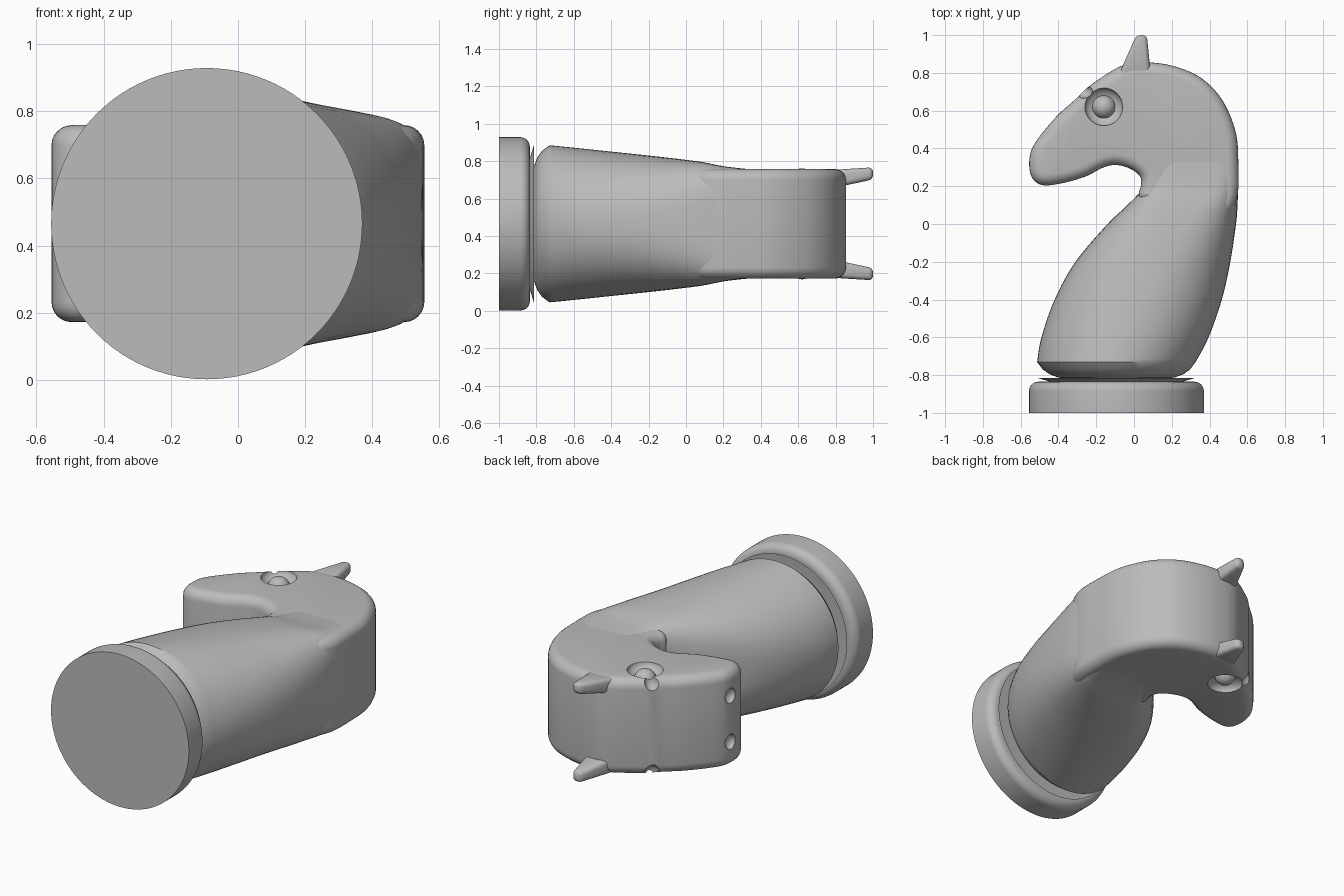
import bpy, bmesh, math
from mathutils import Vector, Matrix

if "Cube" in bpy.data.objects:
    bpy.data.objects.remove(bpy.data.objects["Cube"])

MID = 0.465      # height of the symmetry plane
AXIS = -0.093    # x of the base axis

grey = bpy.data.materials.new("plain grey")
grey.use_nodes = True
grey.diffuse_color = (0.5, 0.5, 0.5, 1)
grey.node_tree.nodes["Principled BSDF"].inputs["Base Color"].default_value = (0.5, 0.5, 0.5, 1)


def make(name, bm, angle=35):
    bmesh.ops.recalc_face_normals(bm, faces=bm.faces)
    mesh = bpy.data.meshes.new(name)
    bm.to_mesh(mesh)
    bm.free()
    mesh.materials.append(grey)
    obj = bpy.data.objects.new(name, mesh)
    bpy.context.collection.objects.link(obj)
    smooth(obj, angle)
    return obj


def activate(obj):
    bpy.ops.object.select_all(action='DESELECT')
    obj.select_set(True)
    bpy.context.view_layer.objects.active = obj


def smooth(obj, angle=35):
    activate(obj)
    bpy.ops.object.shade_smooth_by_angle(angle=math.radians(angle))


def loft(rings):
    """Skin closed rings of equal length and cap both ends."""
    bm = bmesh.new()
    rows = [[bm.verts.new(p) for p in ring] for ring in rings]
    n = len(rows[0])
    for a, b in zip(rows, rows[1:]):
        for i in range(n):
            j = (i + 1) % n
            bm.faces.new((a[i], a[j], b[j], b[i]))
    bm.faces.new(rows[0])
    bm.faces.new(rows[-1])
    return bm


def spline(pts, closed, steps):
    """Catmull-Rom interpolation through vectors of any size."""
    pts = [Vector(p) for p in pts]
    n = len(pts)
    pick = (lambda i: pts[i % n]) if closed else (lambda i: pts[max(0, min(n - 1, i))])
    out = []
    for i in range(n if closed else n - 1):
        a, b, c, d = (pick(i + k) for k in (-1, 0, 1, 2))
        for s in range(steps):
            t = s / steps
            out.append(0.5 * (2 * b + (c - a) * t + (2 * a - 5 * b + 4 * c - d) * t ** 2
                              + (3 * b - a - 3 * c + d) * t ** 3))
    return out if closed else out + [pts[-1]]


def section(y, left, right, half, power, n=64):
    """Superellipse ring across the neck at the given y."""
    def bend(v):
        return math.copysign(abs(v) ** (2 / power), v)
    angles = [2 * math.pi * i / n for i in range(n)]
    return [((left + right) / 2 + (right - left) / 2 * bend(math.cos(a)), y,
             MID + half * bend(math.sin(a))) for a in angles]


def ball(name, centre, scale):
    bm = bmesh.new()
    bmesh.ops.create_uvsphere(bm, u_segments=32, v_segments=16, radius=1)
    bmesh.ops.transform(bm, matrix=Matrix.Translation(centre) @ Matrix.Diagonal((*scale, 1)),
                        verts=bm.verts)
    return make(name, bm, 60)


# Round base with a filleted top edge and a flared collar
fillet = [(-0.885 + 0.05 * math.sin(t), 0.413 + 0.05 * math.cos(t))
          for t in (math.pi / 2 * k / 8 for k in range(9))]
profile = [(-1, 0.463)] + fillet + [(-0.835, 0.35), (-0.814, 0.42), (-0.822, 0.32)]
make("base", loft([section(y, AXIS - r, AXIS + r, r, 2, 96) for y, r in profile]))

# Neck: rounded foot, then circle morphing to a rounded slab
foot = [section(y, AXIS - r, AXIS + r, r, 2)
        for y, r in [(-0.823, 0.24), (-0.812, 0.31), (-0.795, 0.355), (-0.77, 0.39)]]
stations = [
    (-0.73, -0.513, 0.327, 0.42, 2),
    (-0.6, -0.49, 0.395, 0.407, 2.05),
    (-0.4, -0.42, 0.465, 0.386, 2.2),
    (-0.2, -0.31, 0.51, 0.365, 2.5),
    (0.0, -0.14, 0.54, 0.342, 3.2),
    (0.1, -0.035, 0.548, 0.328, 4),
    (0.2, 0.055, 0.55, 0.308, 5.5),
    (0.32, 0.1, 0.545, 0.294, 7),
    (0.45, 0.13, 0.52, 0.285, 8)]
make("neck", loft(foot + [section(*s) for s in spline(stations, False, 5)]))

# Head: closed outline with rounded rims on both sides
outline = spline([
    (0.085, 0.855), (-0.06, 0.84), (-0.23, 0.735), (-0.31, 0.66), (-0.41, 0.57),
    (-0.52, 0.435), (-0.553, 0.35), (-0.545, 0.255), (-0.49, 0.207), (-0.39, 0.214),
    (-0.26, 0.25), (-0.16, 0.3), (-0.09, 0.312), (-0.015, 0.29), (0.033, 0.25),
    (0.036, 0.2), (0.03, 0.14), (0.12, 0.02), (0.42, 0.0), (0.54, 0.12),
    (0.552, 0.34), (0.535, 0.5), (0.465, 0.66), (0.36, 0.77), (0.23, 0.83)], True, 5)
HALF, RIM = 0.293, 0.06
n = len(outline)
inward = []
for i in range(n):
    d = (outline[(i + 1) % n] - outline[i - 1]).normalized()
    inward.append(Vector((-d.y, d.x)))


def head_ring(t, side):
    inset, z = RIM * (1 - math.cos(t)), HALF - RIM + RIM * math.sin(t)
    return [(*(p + q * inset), MID + side * z) for p, q in zip(outline, inward)]


turns = [math.pi / 2 * k / 6 for k in range(7)]
head = make("head", loft([head_ring(t, -1) for t in reversed(turns)]
                         + [head_ring(t, 1) for t in turns]))

# Eye sockets, brow notches and nostrils carved from the head
for side in (-1, 1):
    cuts = [((-0.16, 0.62, MID + side * HALF), (0.1, 0.1, 0.055)),
            ((-0.27, 0.705, MID + side * 0.285), (0.05, 0.04, 0.06)),
            ((-0.55, 0.36, MID + side * 0.14), (0.03, 0.04, 0.045))]
    for centre, scale in cuts:
        cutter = ball("cutter", centre, scale)
        cutter.hide_render = True
        carve = head.modifiers.new("carve", 'BOOLEAN')
        carve.operation = 'DIFFERENCE'
        carve.solver = 'EXACT'
        carve.object = cutter
        activate(head)
        # Keep the carving ahead of the shading modifier, if any
        bpy.ops.object.modifier_move_to_index(modifier=carve.name, index=0)
        bpy.ops.object.modifier_apply(modifier=carve.name)
        bpy.data.objects.remove(cutter)
smooth(head)

# Eyes and ears, one on each side
for side, label in ((1, "upper"), (-1, "lower")):
    ball(label + "_eye", (-0.16, 0.62, MID + side * 0.235), (0.062, 0.062, 0.062))

    def ear_ring(y, x0, x1, z0, z1):
        return [(x, y, MID + side * z) for x, z in ((x0, z0), (x1, z0), (x1, z1), (x0, z1))]

    bm = loft([ear_ring(0.78, -0.085, 0.09, 0.19, 0.288), ear_ring(1.0, 0.012, 0.068, 0.237, 0.302)])
    bmesh.ops.bevel(bm, geom=bm.edges[:], offset=0.024, segments=4, profile=0.5, affect='EDGES')
    make(label + "_ear", bm, 50)
